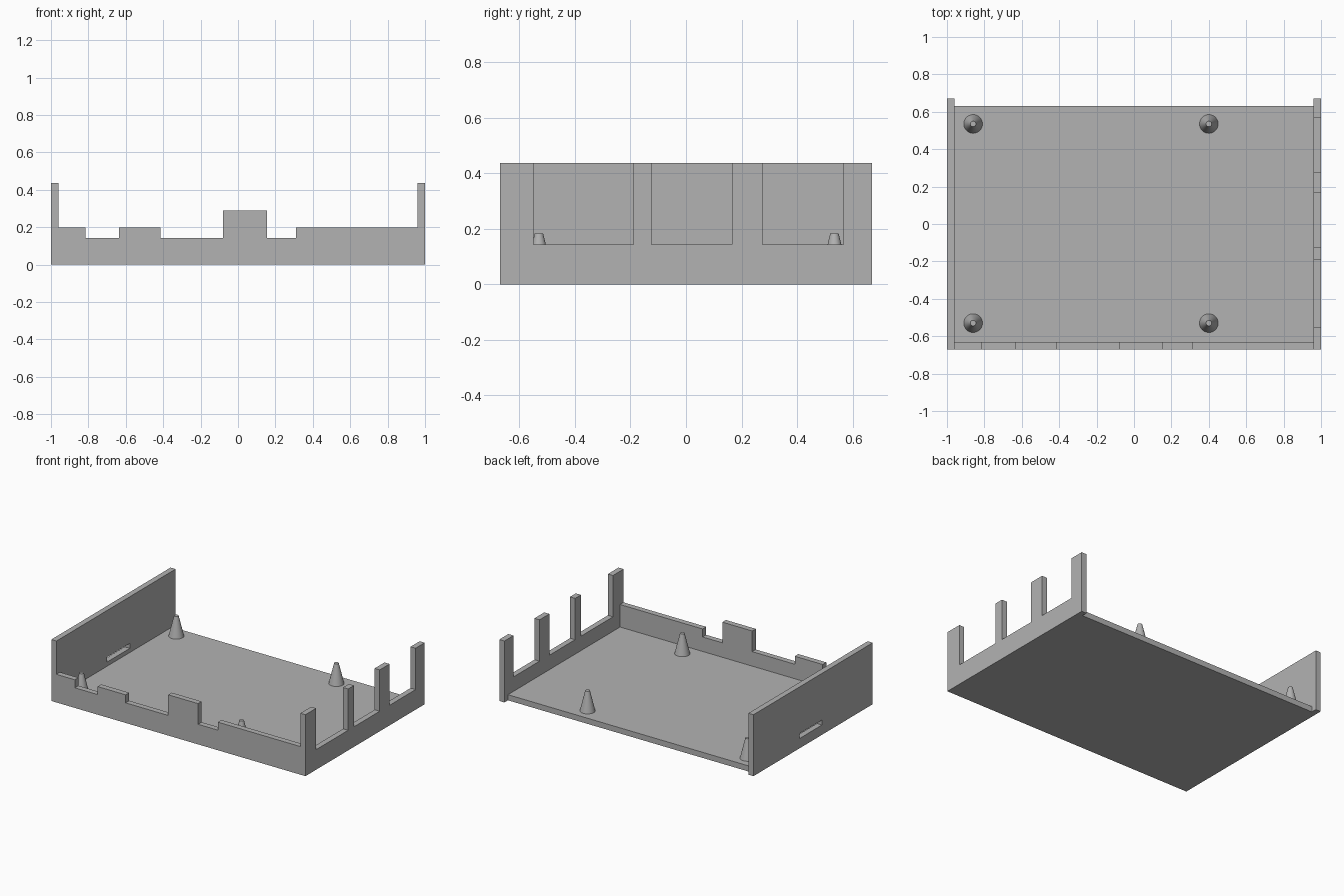
import bpy
import bmesh
from mathutils import Vector

cube = bpy.data.objects.get("Cube")
if cube:
    bpy.data.objects.remove(cube, do_unlink=True)

HALF_X, HALF_Y, THICK = 1.0, 0.67, 0.04
IN_X, IN_Y = HALF_X - THICK, HALF_Y - THICK
WALL_TOP, SILL = 0.437, 0.143

grey = bpy.data.materials.new("plain grey")
grey.use_nodes = True
grey.diffuse_color = (0.45, 0.45, 0.45, 1)
grey.node_tree.nodes["Principled BSDF"].inputs["Base Color"].default_value = grey.diffuse_color


def finish(name, bm):
    bmesh.ops.recalc_face_normals(bm, faces=bm.faces)
    mesh = bpy.data.meshes.new(name)
    bm.to_mesh(mesh)
    bm.free()
    mesh.materials.append(grey)
    obj = bpy.data.objects.new(name, mesh)
    bpy.context.collection.objects.link(obj)
    return obj


def panel(name, profile, axis, start, depth):
    """Extrude an upright (along, z) profile along x or y."""
    bm = bmesh.new()
    place = {"x": lambda a, z: (start, a, z), "y": lambda a, z: (a, start, z)}[axis]
    face = bm.faces.new([bm.verts.new(place(a, z)) for a, z in profile])
    step = Vector((depth, 0, 0)) if axis == "x" else Vector((0, depth, 0))
    extruded = bmesh.ops.extrude_face_region(bm, geom=[face])["geom"]
    bmesh.ops.translate(bm, vec=step,
                        verts=[v for v in extruded if isinstance(v, bmesh.types.BMVert)])
    # extrusion drops the starting face, so close any open end
    bmesh.ops.holes_fill(bm, edges=[e for e in bm.edges if e.is_boundary])
    return finish(name, bm)


def rectangle(a0, a1, z0, z1):
    return [(a0, z0), (a1, z0), (a1, z1), (a0, z1)]


def notched(start, end, base_top, steps):
    """Wall outline whose top edge changes height at each (position, height)."""
    outline = [(end, 0), (start, 0), (start, base_top)]
    height = base_top
    for position, new_height in steps:
        outline += [(position, height), (position, new_height)]
        height = new_height
    return outline + [(end, height)]


# Floor
panel("floor", rectangle(-IN_X, IN_X, 0, THICK), "y", -IN_Y, 2 * IN_Y)

# Front wall with stepped rim
rim = 0.2
panel("front_wall", notched(-IN_X, IN_X, rim, [
    (-0.815, SILL), (-0.635, rim), (-0.415, SILL),
    (-0.08, 0.29), (0.155, SILL), (0.31, rim)]), "y", -HALF_Y, THICK)

# Left wall with three open windows
windows = []
for y0, y1 in [(-0.55, -0.19), (-0.125, 0.165), (0.275, 0.568)]:
    windows += [(y0, SILL), (y1, WALL_TOP)]
panel("left_wall", notched(-HALF_Y, HALF_Y, WALL_TOP, windows), "x", IN_X, THICK)

# Right wall with a narrow slot cut through
right_wall = panel("right_wall", rectangle(-HALF_Y, HALF_Y, 0, WALL_TOP), "x", -HALF_X, THICK)
cutter = panel("slot_cutter", rectangle(-0.1, 0.155, 0.07, 0.105), "x", -HALF_X - THICK, 3 * THICK)
cutter.hide_render = True
cutter.hide_viewport = True
cut = right_wall.modifiers.new("slot", "BOOLEAN")
cut.operation = "DIFFERENCE"
cut.solver = "EXACT"
cut.object = cutter

# Tapered mounting posts
post_top = 0.184
for side, x in (("right", -0.86), ("left", 0.4)):
    for end, y in (("front", -0.53), ("back", 0.535)):
        bpy.ops.mesh.primitive_cone_add(
            vertices=40, radius1=0.05, radius2=0.015, depth=post_top - THICK,
            location=(x, y, (post_top + THICK) / 2))
        post = bpy.context.object
        post.name = f"{end}_{side}_post"
        post.data.materials.append(grey)
        bpy.ops.object.shade_smooth_by_angle()
